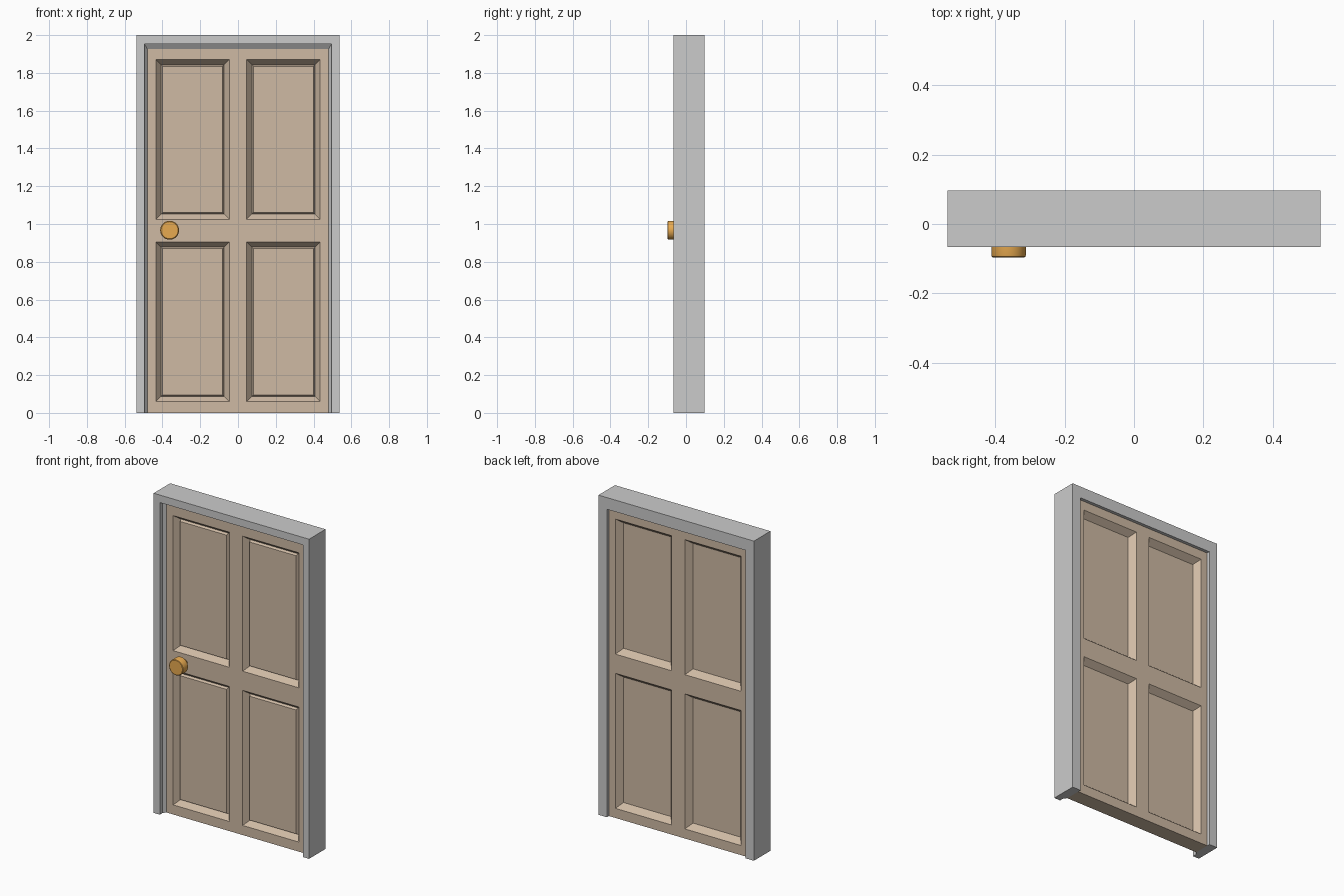
import bpy, bmesh, math

if "Cube" in bpy.data.objects:
    bpy.data.objects.remove(bpy.data.objects["Cube"])

def material(name, rgb):
    m = bpy.data.materials.new(name)
    m.diffuse_color = (*rgb, 1)
    m.use_nodes = True
    m.node_tree.nodes["Principled BSDF"].inputs["Base Color"].default_value = m.diffuse_color
    return m

def finish(bm, name, mat=None):
    bmesh.ops.remove_doubles(bm, verts=bm.verts, dist=1e-5)
    bmesh.ops.recalc_face_normals(bm, faces=bm.faces)
    me = bpy.data.meshes.new(name)
    bm.to_mesh(me)
    bm.free()
    ob = bpy.data.objects.new(name, me)
    bpy.context.collection.objects.link(ob)
    if mat:
        me.materials.append(mat)
    return ob

def bridge(bm, a, b):
    n = len(a)
    for i in range(n):
        bm.faces.new((a[i], a[(i + 1) % n], b[(i + 1) % n], b[i]))

# Door frame: a profile (half width, height, y) swept up, across and down
profile = [(.538, 2, -.066), (.495, 1.953, -.066), (.495, 1.953, -.038),
           (.48, 1.927, -.02), (.48, 1.927, .097), (.538, 2, .097)]
bm = bmesh.new()
rings = [[bm.verts.new((sx * x, y, top * z)) for x, z, y in profile]
         for sx, top in ((-1, 0), (-1, 1), (1, 1), (1, 0))]
for a, b in zip(rings, rings[1:]):
    bridge(bm, a, b)
bm.faces.new(rings[0])
bm.faces.new(rings[-1])
finish(bm, "door_frame")

# Door leaf: stiles and rails as a grid, with stepped recesses in the panel cells
XS = [-.48, -.435, -.046, .046, .435, .48]
ZS = [0, .06, .905, 1.025, 1.87, 1.927]
FRONT, BACK = -.02, .077

def rect(bm, i, j, inset, y):
    x0, x1, z0, z1 = XS[i] + inset, XS[i + 1] - inset, ZS[j] + inset, ZS[j + 1] - inset
    return [bm.verts.new((x, y, z)) for x, z in ((x0, z0), (x1, z0), (x1, z1), (x0, z1))]

def door_side(bm, y, steps):
    for i in range(5):
        for j in range(5):
            ring = rect(bm, i, j, 0, y)
            if i in (1, 3) and j in (1, 3):
                for inset, depth in steps:
                    inner = rect(bm, i, j, inset, y + depth)
                    bridge(bm, ring, inner)
                    ring = inner
            bm.faces.new(ring)

bm = bmesh.new()
door_side(bm, FRONT, [(.027, .034), (.035, .02)])
door_side(bm, BACK, [(.03, -.038)])
bmesh.ops.remove_doubles(bm, verts=bm.verts, dist=1e-5)
rim = [e for e in bm.edges if e.is_boundary]
bmesh.ops.bridge_loops(bm, edges=rim)
finish(bm, "door_leaf", material("door_tan", (.62, .49, .37)))

# Door knob: short neck and rounded disc, revolved about y
knob = [(.028, -.015), (.028, -.042), (.046, -.044), (.05, -.049),
        (.05, -.09), (.0485, -.0945), (.045, -.097)]
N = 32
bm = bmesh.new()
rings = [[bm.verts.new((-.362 + r * math.cos(2 * math.pi * k / N), y,
                        .967 + r * math.sin(2 * math.pi * k / N))) for k in range(N)]
         for r, y in knob]
for a, b in zip(rings, rings[1:]):
    bridge(bm, a, b)
bm.faces.new(rings[0])
bm.faces.new(rings[-1])
ob = finish(bm, "door_knob", material("knob_brass", (.8, .4, .08)))
bpy.context.view_layer.objects.active = ob
ob.select_set(True)
bpy.ops.object.shade_smooth_by_angle(angle=math.radians(35))
